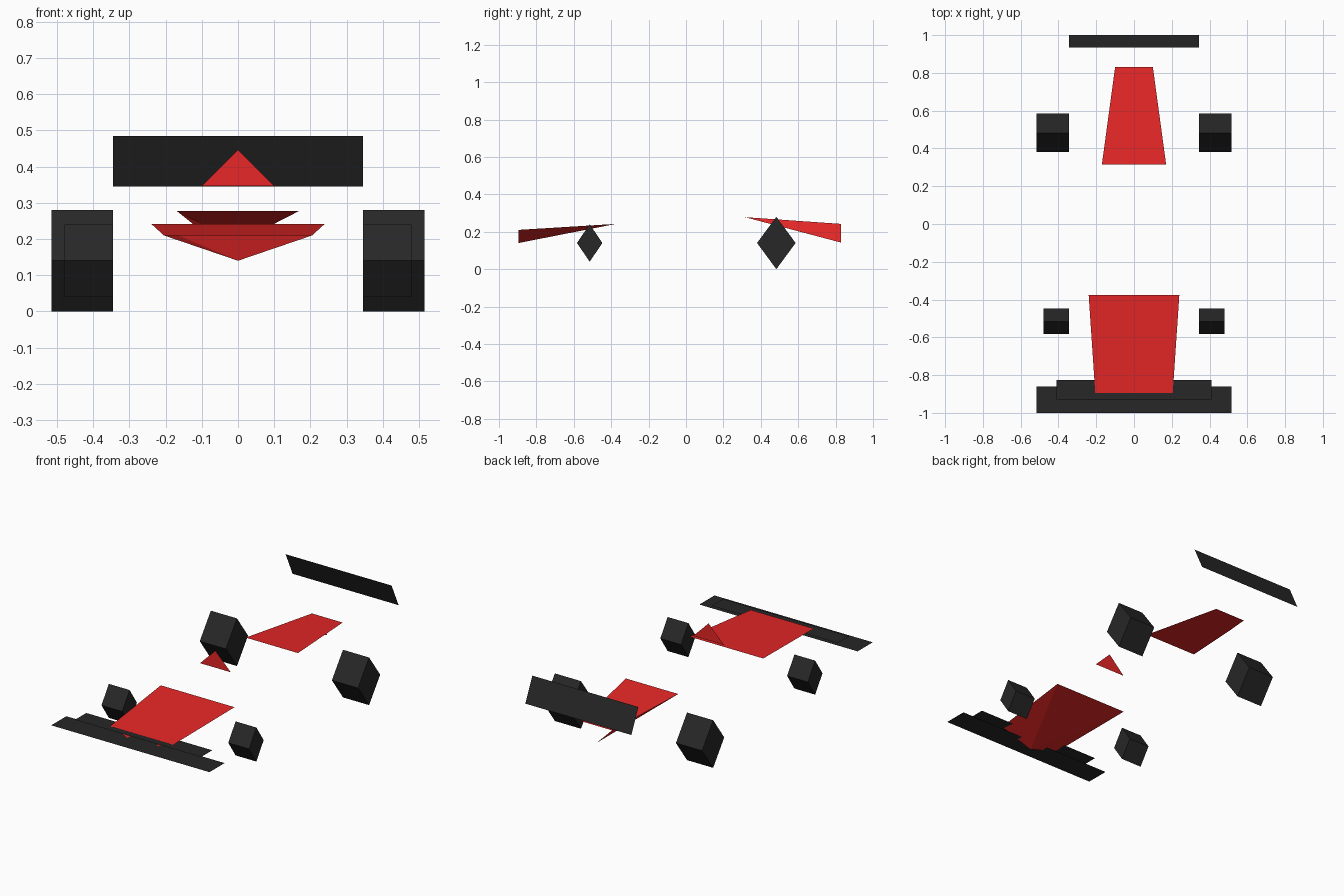
import bpy

if "Cube" in bpy.data.objects:
    bpy.data.objects.remove(bpy.data.objects["Cube"])

RED = bpy.data.materials.new("red_paint")
RED.diffuse_color = (0.8, 0.02, 0.02, 1)
RED.use_nodes = True
RED.node_tree.nodes["Principled BSDF"].inputs["Base Color"].default_value = RED.diffuse_color
BLACK = bpy.data.materials.new("black")
BLACK.diffuse_color = (0.02, 0.02, 0.02, 1)
BLACK.use_nodes = True
BLACK.node_tree.nodes["Principled BSDF"].inputs["Base Color"].default_value = BLACK.diffuse_color


def build(name, verts, faces, mat):
    me = bpy.data.meshes.new(name)
    me.from_pydata(verts, [], faces)
    me.materials.append(mat)
    ob = bpy.data.objects.new(name, me)
    bpy.context.collection.objects.link(ob)
    return ob


def plate(name, half, y0, z0, y1, z1):
    # Thin rectangular sheet spanning the car's width
    return build(name, [(-half, y0, z0), (half, y0, z0), (half, y1, z1), (-half, y1, z1)],
                 [(0, 1, 2, 3)], BLACK)


def wheel(name, side, x0, x1, y, z, ry, rz):
    # Four-sided wheel standing on a corner
    ring = [(y - ry, z), (y, z - rz), (y + ry, z), (y, z + rz)]
    verts = [(side * x, a, b) for x in (x0, x1) for a, b in ring]
    faces = [(i, (i + 1) % 4, (i + 1) % 4 + 4, i + 4) for i in range(4)]
    faces += [(3, 2, 1, 0), (4, 5, 6, 7)]
    if side > 0:
        faces = [f[::-1] for f in faces]
    ob = build(name, verts, faces, BLACK)
    ob.data.flip_normals()


# Wings
plate("front_wing_lower", 0.515, -1.0, 0.172, -0.86, 0.172)
plate("front_wing_upper", 0.41, -0.93, 0.206, -0.825, 0.206)
plate("rear_wing", 0.345, 0.935, 0.485, 1.0, 0.345).data.flip_normals()

# Nose: open-fronted wedge with a keel point
build("nose", [(-0.205, -0.895, 0.21), (0.205, -0.895, 0.21), (0.24, -0.375, 0.242),
               (-0.24, -0.375, 0.242), (0, -0.895, 0.14)],
      [(0, 1, 2, 3), (1, 4, 2), (4, 0, 3), (4, 3, 2)], RED)

# Rear cover: top sheet with one folded-down side
build("rear_cover", [(-0.17, 0.315, 0.278), (0.17, 0.315, 0.278), (0.10, 0.83, 0.242),
                     (-0.10, 0.83, 0.242), (0, 0.83, 0.142)],
      [(0, 1, 2, 3), (0, 3, 4)], RED)

# Upright triangle above the cockpit
build("air_intake", [(-0.1, -0.21, 0.347), (0.1, -0.21, 0.347), (0, -0.21, 0.447)],
      [(0, 1, 2)], RED)

# Wheels
for label, s in (("left", -1), ("right", 1)):
    wheel("front_wheel_" + label, s, 0.345, 0.48, -0.515, 0.14, 0.068, 0.10)
    wheel("rear_wheel_" + label, s, 0.345, 0.515, 0.483, 0.14, 0.103, 0.14)
